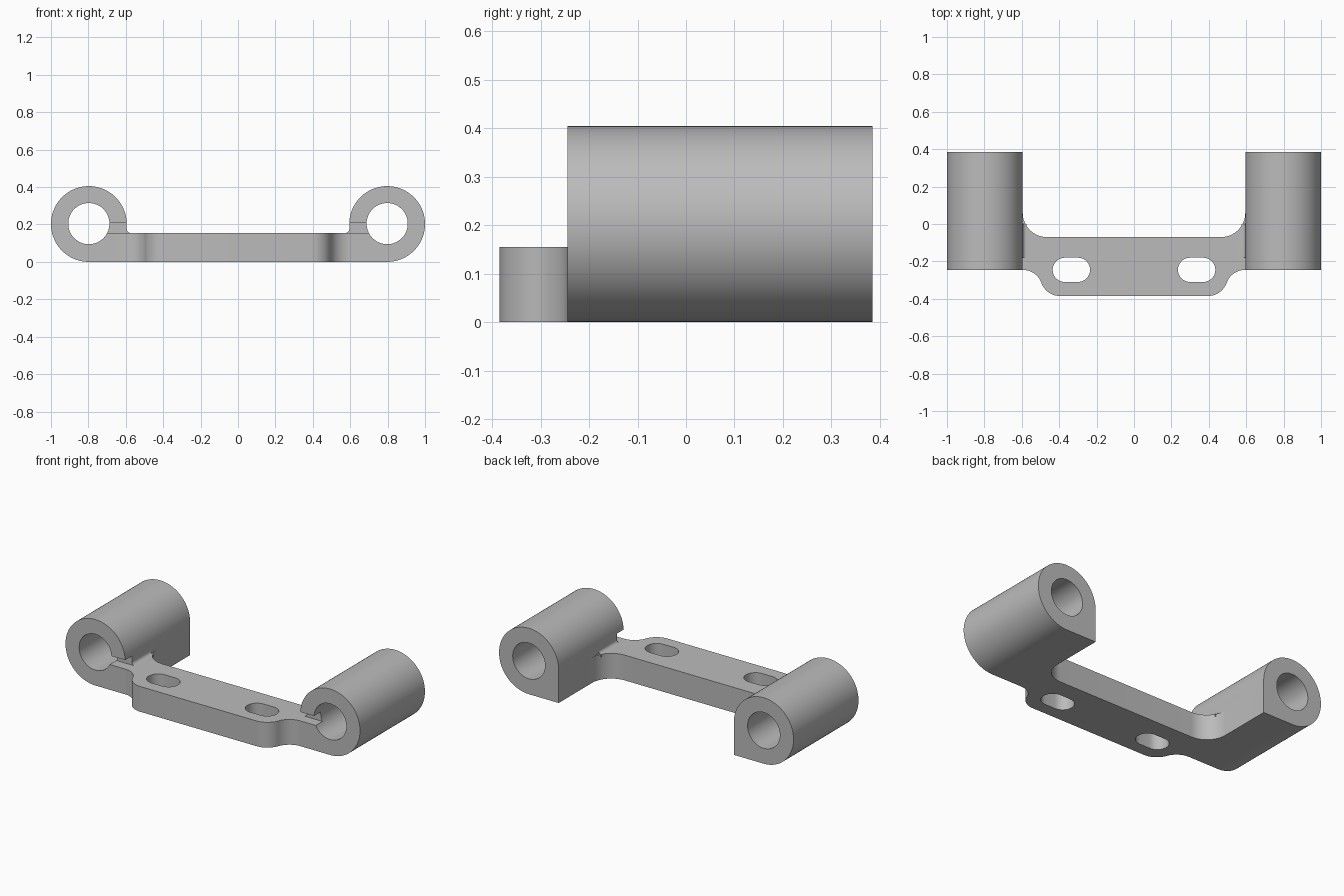
import bpy
import bmesh
from math import cos, sin, atan2, radians, degrees

cube = bpy.data.objects.get("Cube")
if cube:
    bpy.data.objects.remove(cube)

grey = bpy.data.materials.new("grey_metal")
grey.use_nodes = True
GREY = (0.5, 0.5, 0.5, 1)
grey.diffuse_color = GREY
grey.node_tree.nodes["Principled BSDF"].inputs["Base Color"].default_value = GREY

R = 0.2025            # sleeve radius
CX = 1 - R            # sleeve centre in x
INNER = CX - R        # inner wall of the sleeve
TOP = 0.155           # plate thickness
FRONT, BACK = -0.245, 0.385


def arc(cx, cy, r, a0, a1, n=16):
    angles = [radians(a0 + (a1 - a0) * i / n) for i in range(n + 1)]
    return [(cx + r * cos(a), cy + r * sin(a)) for a in angles]


def prism(name, outline, lo, hi, axis="Z"):
    """Extrude a closed outline along Z (points are x, y) or Y (points are x, z)."""
    bm = bmesh.new()
    place = (lambda u, v: (u, v, lo)) if axis == "Z" else (lambda u, v: (u, lo, v))
    face = bm.faces.new([bm.verts.new(place(u, v)) for u, v in outline])
    moved = bmesh.ops.extrude_face_region(bm, geom=[face])["geom"]
    shift = (0, 0, hi - lo) if axis == "Z" else (0, hi - lo, 0)
    bmesh.ops.translate(bm, vec=shift,
                        verts=[g for g in moved if isinstance(g, bmesh.types.BMVert)])
    bmesh.ops.recalc_face_normals(bm, faces=bm.faces)
    mesh = bpy.data.meshes.new(name)
    bm.to_mesh(mesh)
    bm.free()
    obj = bpy.data.objects.new(name, mesh)
    bpy.context.collection.objects.link(obj)
    mesh.materials.append(grey)
    return obj


def combine(target, other, operation):
    bpy.context.view_layer.objects.active = target
    mod = target.modifiers.new(other.name, "BOOLEAN")
    mod.operation, mod.solver, mod.object = operation, "EXACT", other
    bpy.ops.object.modifier_apply(modifier=mod.name)
    bpy.data.objects.remove(other)


def mirrored(points, side):
    return [(side * u, v) for u, v in points]


# Plate outline: rounded front lugs swept into the sleeves, filleted back corners
bend = 0.1065
lug_x, lug_y = 0.395, -0.385 + bend
sweep_y = FRONT - bend
turn = degrees(atan2(sweep_y - lug_y, INNER - lug_x))
half = arc(lug_x, lug_y, bend, -90, turn)
half += arc(INNER, sweep_y, bend, 180 + turn, 90)[1:]
half += [(0.64, FRONT), (0.64, 0.06)]
half += arc(INNER - 0.13, 0.06, 0.13, 0, -90)
body = prism("bracket_body", half + mirrored(half[::-1], -1), 0, TOP)

sleeve = [(INNER, 0)] + arc(CX, R, R, -90, 180, 72)
bore = arc(CX, R + 0.002, 0.11, 0, 360, 64)[:-1]
slot = arc(0.37, -0.245, 0.065, -90, 90) + arc(0.3, -0.245, 0.065, 90, 270)
notch = [(0.55, TOP), (0.75, TOP), (0.75, 0.21), (0.55, 0.21)]
fillet = [(0.61, 0.14), (0.61, 0.175)]
fillet += arc(INNER - 0.02, TOP + 0.02, 0.02, 0, -90, 8) + [(INNER - 0.02, 0.14)]

for side in (1, -1):
    # Sleeve with its square inner foot, and the small fillet along the plate
    combine(body, prism("sleeve", mirrored(sleeve, side), FRONT, BACK, "Y"), "UNION")
    combine(body, prism("fillet", mirrored(fillet, side), -0.19, 0, "Y"), "UNION")
    # Bore, front notch and mounting slot
    combine(body, prism("bore", mirrored(bore, side), -0.5, 0.5, "Y"), "DIFFERENCE")
    combine(body, prism("notch", mirrored(notch, side), -0.3, -0.18, "Y"), "DIFFERENCE")
    combine(body, prism("slot", mirrored(slot, side), -0.1, 0.3), "DIFFERENCE")

bpy.ops.object.select_all(action="DESELECT")
body.select_set(True)
bpy.context.view_layer.objects.active = body
bpy.ops.object.shade_smooth_by_angle(angle=radians(30))
